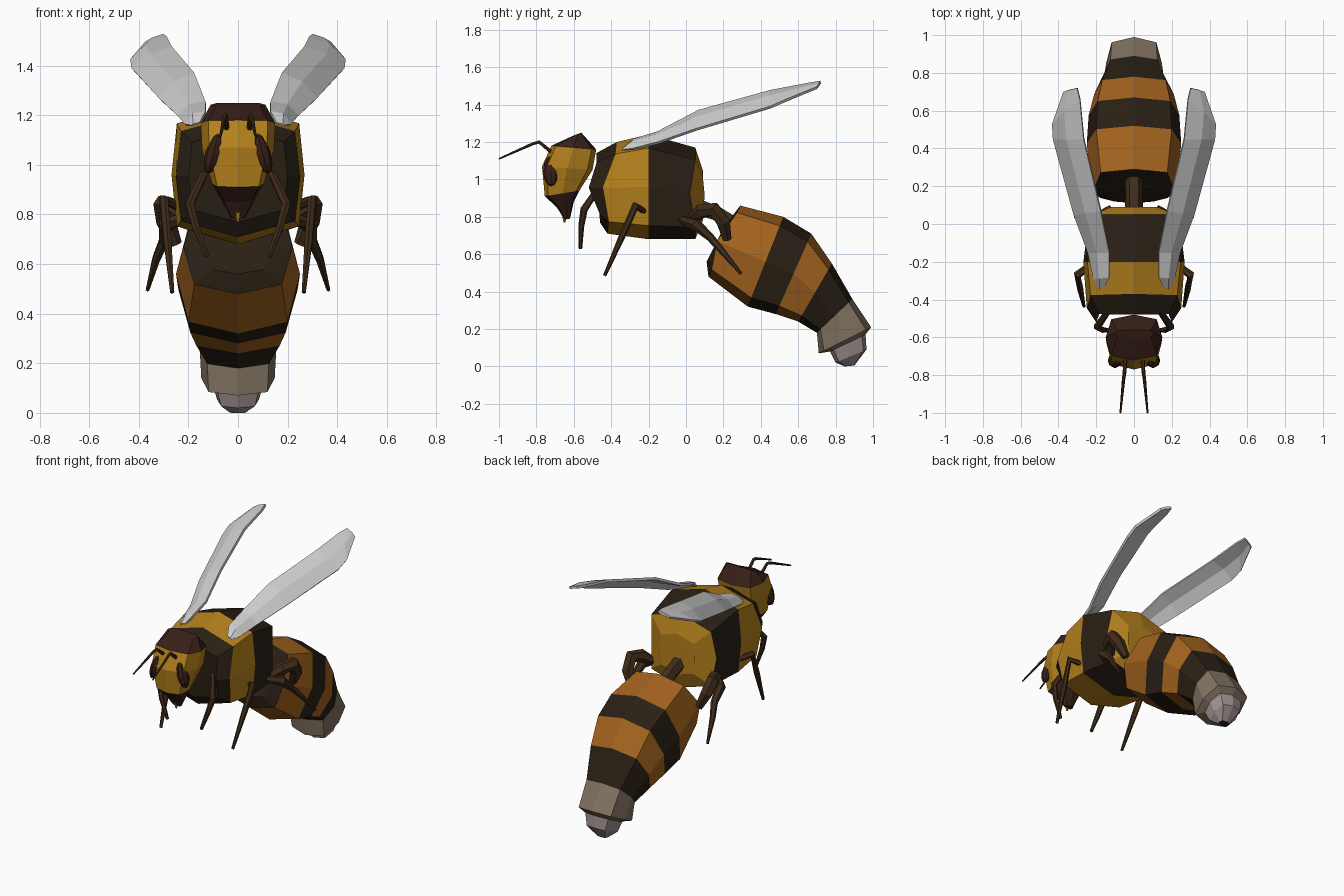
import bpy, bmesh
from mathutils import Vector

if "Cube" in bpy.data.objects:
    bpy.data.objects.remove(bpy.data.objects["Cube"])

def material(name, r, g, b):
    m = bpy.data.materials.new(name)
    m.diffuse_color = (r, g, b, 1)
    m.use_nodes = True
    m.node_tree.nodes["Principled BSDF"].inputs["Base Color"].default_value = m.diffuse_color
    return m

GOLD = material("gold", 0.46, 0.22, 0.012)
ORANGE = material("orange", 0.37, 0.125, 0.013)
DARK = material("dark", 0.022, 0.014, 0.007)
BROWN = material("brown", 0.04, 0.014, 0.009)
LEG = material("leg", 0.05, 0.025, 0.01)
TAUPE = material("taupe", 0.22, 0.17, 0.12)
PALE = material("pale", 0.36, 0.29, 0.29)
WING = material("wing", 0.55, 0.55, 0.55)

def finish(name, bm, mats):
    bmesh.ops.recalc_face_normals(bm, faces=bm.faces)
    me = bpy.data.meshes.new(name)
    bm.to_mesh(me)
    bm.free()
    for m in mats:
        me.materials.append(m)
    ob = bpy.data.objects.new(name, me)
    bpy.context.collection.objects.link(ob)
    return ob

def loft(name, rings, bands, caps, corner=0.8, inset=0.1):
    """Eight-sided rings given as (y, z) of one end, (y, z) of the other, half width, mid y shift."""
    mats = list(dict.fromkeys(bands + list(caps)))
    bm = bmesh.new()
    loops = []
    for (y0, z0), (y1, z1), w, shift in rings:
        loop = []
        for fx, t in ((0, 0), (corner, inset), (1, .5), (corner, 1 - inset),
                      (0, 1), (-corner, 1 - inset), (-1, .5), (-corner, inset)):
            dy = shift if t == .5 else 0
            loop.append(bm.verts.new((fx * w, y0 + (y1 - y0) * t + dy, z0 + (z1 - z0) * t)))
        loops.append(loop)
    for a, b, m in zip(loops, loops[1:], bands):
        for i in range(8):
            j = (i + 1) % 8
            bm.faces.new((a[i], a[j], b[j], b[i])).material_index = mats.index(m)
    for loop, m in zip((loops[0], loops[-1]), caps):
        bm.faces.new(loop).material_index = mats.index(m)
    return finish(name, bm, mats)

def tube(name, pts, radii, mat):
    cu = bpy.data.curves.new(name, 'CURVE')
    cu.dimensions = '3D'
    cu.bevel_depth = 1
    cu.bevel_resolution = 1
    cu.use_fill_caps = True
    sp = cu.splines.new('POLY')
    sp.points.add(len(pts) - 1)
    for p, co, r in zip(sp.points, pts, radii):
        p.co = (*co, 1)
        p.radius = r
    sp.use_smooth = False
    cu.materials.append(mat)
    ob = bpy.data.objects.new(name, cu)
    bpy.context.collection.objects.link(ob)

# Head: stacked from crown down to the mouth
loft("head", [((-.60, 1.235), (-.56, 1.25), .11, 0),
              ((-.72, 1.18), (-.48, 1.16), .15, 0),
              ((-.77, 1.07), (-.50, 1.05), .145, 0),
              ((-.755, .91), (-.57, .94), .105, 0),
              ((-.69, .85), (-.60, .88), .07, 0),
              ((-.65, .785), (-.62, .79), .03, 0)],
     [BROWN, GOLD, GOLD, BROWN, BROWN], (BROWN, BROWN))
tube("proboscis", [(0, -.65, .83), (0, -.65, .77)], [.02, .006], GOLD)

# Thorax: front to back, with a shallow gold rear
loft("thorax", [((-.48, 1.14), (-.46, .77), .20, -.05),
                ((-.37, 1.2), (-.42, .71), .25, -.05),
                ((-.2, 1.24), (-.2, .68), .268, 0),
                ((.05, 1.17), (.05, .68), .24, -.03),
                ((.09, 1.05), (.09, .78), .13, .01)],
     [DARK, GOLD, DARK, GOLD], (DARK, GOLD), .92, .13)

# Waist and striped abdomen
tube("waist", [(0, .04, .86), (0, .16, .82), (0, .28, .74)], [.05, .045, .05], LEG)
loft("abdomen", [((.2, .74), (.11, .56), .13, 0),
                 ((.29, .86), (.12, .48), .22, -.04),
                 ((.52, .80), (.33, .32), .25, 0),
                 ((.67, .71), (.48, .28), .24, 0),
                 ((.78, .55), (.60, .24), .21, 0),
                 ((.89, .36), (.70, .18), .155, 0)],
     [DARK, ORANGE, DARK, ORANGE, DARK], (DARK, DARK))
loft("abdomen_tip", [((.89, .36), (.70, .18), .155, 0),
                     ((.99, .21), (.71, .07), .148, 0),
                     ((.96, .17), (.77, .08), .105, 0),
                     ((.965, .09), (.80, .02), .085, 0),
                     ((.90, .005), (.85, .0), .035, 0)],
     [TAUPE, TAUPE, PALE, PALE], (TAUPE, DARK))

def eye(name, s):
    bm = bmesh.new()
    bmesh.ops.create_uvsphere(bm, u_segments=8, v_segments=6, radius=1)
    for v in bm.verts:
        x, y, z = v.co.x * .033, v.co.y * .042, v.co.z * .082
        v.co = Vector((s * (.1 + x - z * .25), -.722 + y, 1.045 + z))
    finish(name, bm, [BROWN])

def wing(name, s):
    inner = [(.155, -.33, 1.165), (.13, -.28, 1.21), (.13, -.15, 1.25), (.175, .07, 1.365),
             (.265, .45, 1.47), (.285, .66, 1.51), (.30, .72, 1.52)]
    outer = [(.18, -.34, 1.155), (.21, -.29, 1.16), (.24, -.15, 1.195), (.315, .05, 1.265),
             (.425, .45, 1.385), (.43, .53, 1.42), (.37, .70, 1.49)]
    bm = bmesh.new()
    rows = []
    for k, (a, b) in enumerate(zip(inner, outer)):
        a, b = Vector(a), Vector(b)
        mid = (a + b) / 2 + Vector((.01, 0, .015 if 0 < k < 6 else 0))
        rows.append([bm.verts.new((s * p.x, p.y, p.z)) for p in (a, mid, b)])
    for r, q in zip(rows, rows[1:]):
        for i in range(2):
            bm.faces.new((r[i], r[i + 1], q[i + 1], q[i]))
    ob = finish(name, bm, [WING])
    mod = ob.modifiers.new("thickness", 'SOLIDIFY')
    mod.thickness = .016
    mod.offset = 0

# Paired parts: eyes, wings, antennae, legs
for side, s in (("right", 1), ("left", -1)):
    eye(side + "_eye", s)
    wing(side + "_wing", s)
    for part, pts, radii in (
        ("antenna", [(.045, -.70, 1.13), (.05, -.785, 1.2), (.055, -.82, 1.19), (.072, -1.0, 1.11)],
         [.012, .01, .009, .005]),
        ("front_leg", [(.13, -.45, .98), (.195, -.545, .84), (.17, -.56, .75), (.125, -.565, .63)],
         [.016, .02, .016, .01]),
        ("middle_leg", [(.22, -.21, .82), (.3, -.27, .86), (.285, -.34, .70), (.265, -.435, .485)],
         [.018, .022, .018, .009]),
        ("hind_thigh", [(.19, 0, .76), (.27, .08, .83), (.3, .15, .84), (.29, .2, .77), (.25, .22, .68)],
         [.02, .04, .042, .04, .025]),
        ("hind_leg", [(.2, -.04, .79), (.29, .05, .76), (.30, .13, .69), (.33, .19, .62), (.365, .295, .495)],
         [.02, .032, .022, .018, .008])):
        tube(side + "_" + part, [(s * x, y, z) for x, y, z in pts], radii, LEG)
